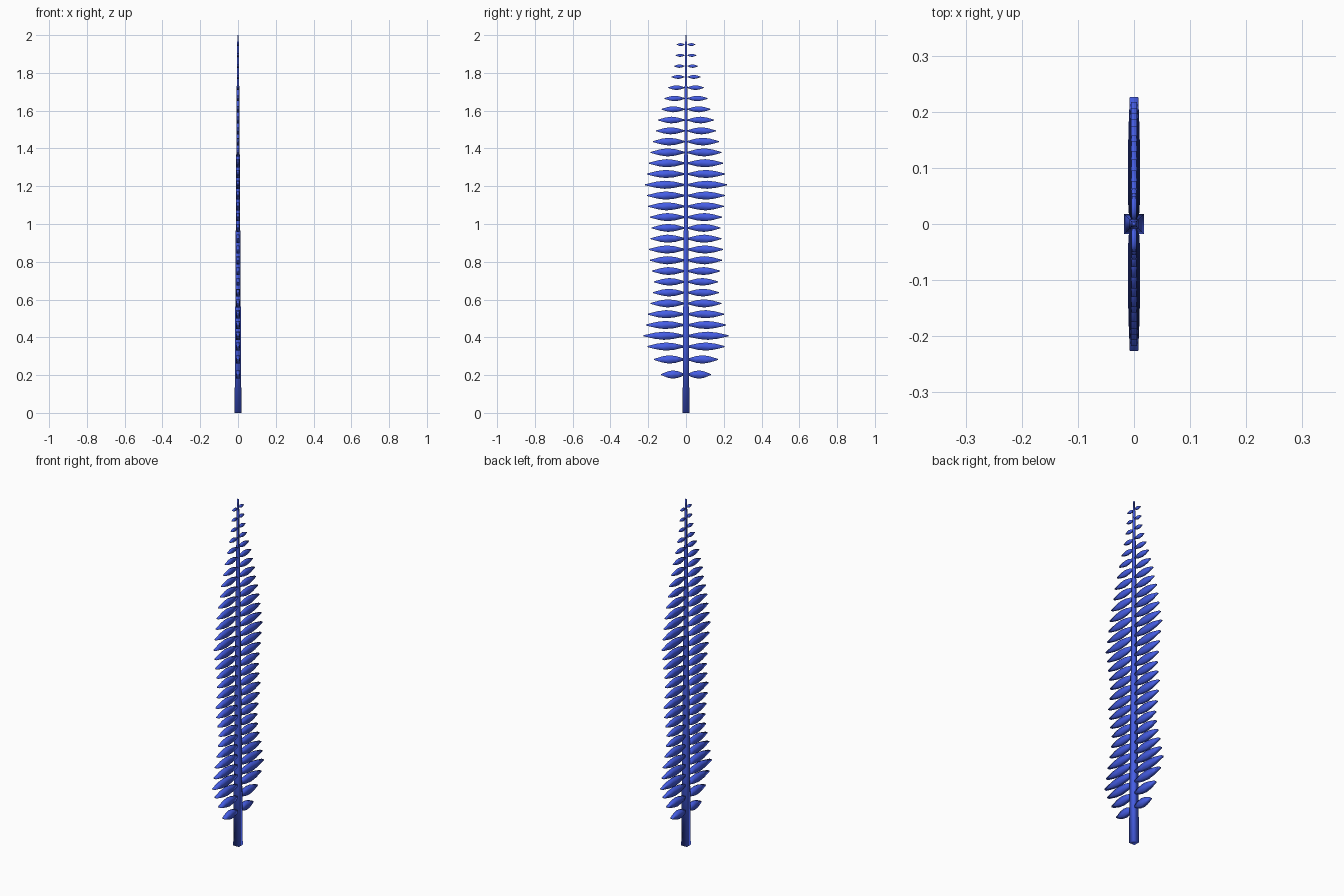
import bpy
import bmesh
from mathutils import Vector

cube = bpy.data.objects.get("Cube")
if cube:
    bpy.data.objects.remove(cube)

blue = bpy.data.materials.new("royal blue")
blue.use_nodes = True
blue.diffuse_color = (0.06, 0.11, 0.78, 1)
blue.node_tree.nodes["Principled BSDF"].inputs["Base Color"].default_value = blue.diffuse_color


def loft(bm, sections):
    """Join four-sided rings, each given as (centre, half side u, half side v)."""
    rings = []
    for c, u, v in sections:
        rings.append([bm.verts.new(c + u * a + v * b)
                      for a, b in ((-1, -1), (1, -1), (1, 1), (-1, 1))])
    for low, high in zip(rings, rings[1:]):
        for i in range(4):
            j = (i + 1) % 4
            bm.faces.new((low[i], low[j], high[j], high[i]))
    bm.faces.new(rings[0][::-1])
    bm.faces.new(rings[-1])


def finish(bm, name):
    bmesh.ops.recalc_face_normals(bm, faces=bm.faces)
    for f in bm.faces:
        f.smooth = True
    mesh = bpy.data.meshes.new(name)
    bm.to_mesh(mesh)
    bm.free()
    mesh.materials.append(blue)
    obj = bpy.data.objects.new(name, mesh)
    bpy.context.collection.objects.link(obj)


X, Y, Z = Vector((1, 0, 0)), Vector((0, 1, 0)), Vector((0, 0, 1))

# Tapering square stem
bm = bmesh.new()
stem = [(0, 0.018), (0.42, 0.0155), (0.8, 0.013), (1.18, 0.0105),
        (1.56, 0.008), (1.93, 0.005), (2, 0.003)]
loft(bm, [(Z * z, X * r, Y * r) for z, r in stem])
finish(bm, "stem")

# Reach of each leaf pair, from the tip of the frond downward
reach = [0.05, 0.055, 0.063, 0.077, 0.095, 0.115, 0.13, 0.148, 0.158, 0.175,
         0.187, 0.197, 0.207, 0.217, 0.207, 0.2, 0.19, 0.182, 0.187, 0.197,
         0.19, 0.18, 0.17, 0.175, 0.187, 0.202, 0.213, 0.226, 0.205, 0.17, 0.132]
# Leaf outline: position along the leaf, height factor, thickness factor
outline = [(0, 0.2, 0.8), (0.28, 0.8, 1), (0.5, 1, 1), (0.72, 0.75, 1), (1, 0.12, 0.75)]

for side, label in ((1, "back"), (-1, "front")):
    bm = bmesh.new()
    for i, tip in enumerate(reach):
        z = 1.95 - 0.0571 * i
        if i > 28:
            z = (0.283, 0.203)[i - 29]
        height = min(0.0215, 0.007 + 0.1 * max(0, tip - 0.04))
        if i > 28:
            height = 0.022
        thick = 0.0115 - 0.0035 * z
        base = 0.008
        loft(bm, [(Y * side * (base + t * (tip - base)) + Z * z,
                   X * thick * w, Z * height * h) for t, h, w in outline])
    finish(bm, label + "_leaves")
